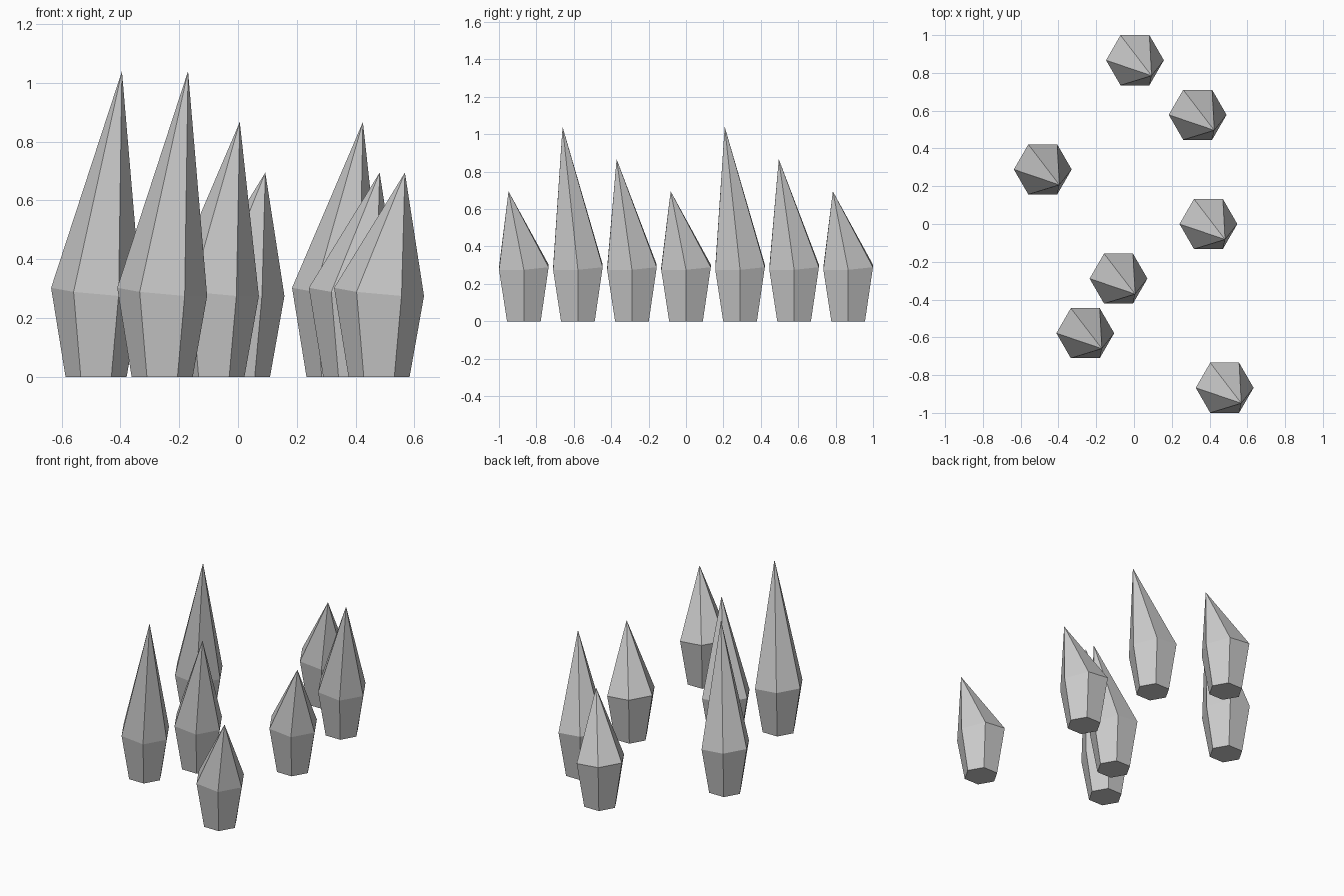
import bpy, bmesh
from math import cos, sin, radians

if "Cube" in bpy.data.objects:
    bpy.data.objects.remove(bpy.data.objects["Cube"])

BASE_R, GIRDLE_R = 0.104, 0.153
TIP_OFFSET = (0.088, -0.082)


def crystal(name, x, y, height):
    """Six-sided shard: flared base, tilted girdle, off-centre tip."""
    bm = bmesh.new()
    angles = [radians(60 * i) for i in range(6)]
    base = [bm.verts.new((BASE_R * cos(a), BASE_R * sin(a), 0)) for a in angles]
    girdle = [bm.verts.new((GIRDLE_R * cos(a), GIRDLE_R * sin(a),
                            0.289 - 0.016 * cos(a + radians(30)))) for a in angles]
    tip = bm.verts.new((*TIP_OFFSET, height))
    bm.faces.new(base[::-1])
    for i in range(6):
        j = (i + 1) % 6
        bm.faces.new((base[i], base[j], girdle[j], girdle[i]))
        bm.faces.new((girdle[i], girdle[j], tip))
    mesh = bpy.data.meshes.new(name)
    bm.to_mesh(mesh)
    bm.free()
    obj = bpy.data.objects.new(name, mesh)
    obj.location = (x, y, 0)
    bpy.context.collection.objects.link(obj)


# Row of crystals from front to back; heights repeat short, tall, medium
row_x = [0.48, -0.258, -0.082, 0.394, -0.483, 0.337, 0.005]
heights = [0.695, 1.04, 0.867]
for i, x in enumerate(row_x):
    crystal(f"crystal_{i + 1}", x, (i - 3) * 0.289, heights[i % 3])
